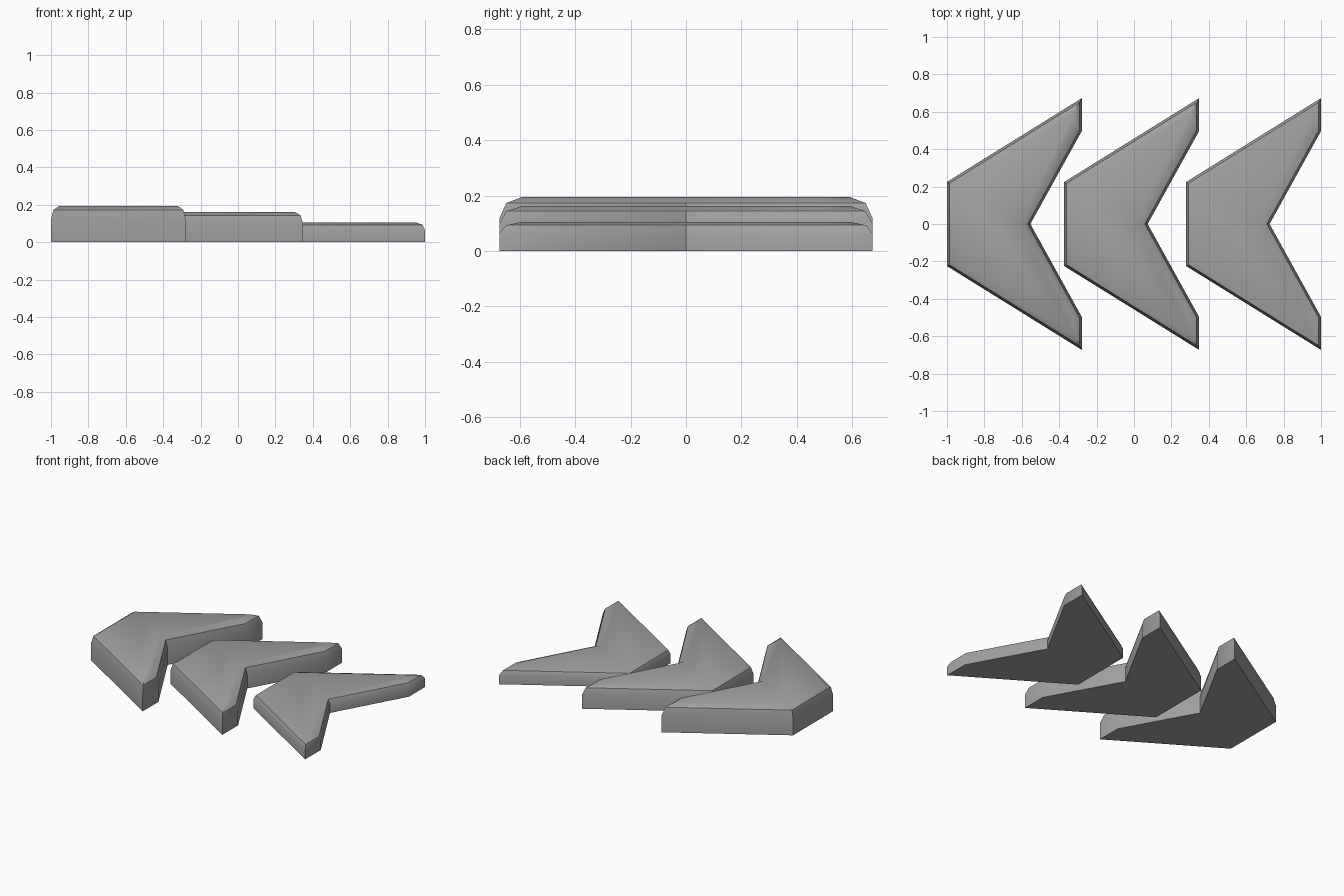
import bpy
import bmesh
from math import radians

cube = bpy.data.objects.get("Cube")
if cube:
    bpy.data.objects.remove(cube, do_unlink=True)

grey = bpy.data.materials.new("mid_grey")
grey.use_nodes = True
grey.diffuse_color = (0.36, 0.36, 0.36, 1)
grey.node_tree.nodes["Principled BSDF"].inputs["Base Color"].default_value = grey.diffuse_color

# Half outline of a chevron, from the blunt back edge round to the notch
HALF = [(0, 0.225), (0.721, 0.673), (0.721, 0.497)]
NOTCH = (0.446, 0)
OUTLINE = [(x, -y) for x, y in HALF] + [NOTCH] + HALF[::-1]
BEVEL = 0.045
BASE_HEIGHT = 0.117


def make_chevron(name, left, height):
    """Extruded chevron with a rounded top rim, stretched to its height."""
    bm = bmesh.new()
    bottom = bm.faces.new([bm.verts.new((x, y, 0)) for x, y in OUTLINE])
    extruded = bmesh.ops.extrude_face_region(bm, geom=[bottom], use_keep_orig=True)["geom"]
    top_verts = [g for g in extruded if isinstance(g, bmesh.types.BMVert)]
    bmesh.ops.translate(bm, verts=top_verts, vec=(0, 0, BASE_HEIGHT))
    bmesh.ops.recalc_face_normals(bm, faces=bm.faces)

    # Round the top rim, then stretch the block vertically
    rim = [e for e in bm.edges if all(v.co.z > BASE_HEIGHT / 2 for v in e.verts)]
    bmesh.ops.bevel(bm, geom=rim, offset=BEVEL, offset_type='OFFSET', segments=2,
                    profile=0.5, affect='EDGES', clamp_overlap=False)
    bmesh.ops.scale(bm, verts=bm.verts, vec=(1, 1, height / BASE_HEIGHT))

    mesh = bpy.data.meshes.new(name)
    bm.to_mesh(mesh)
    bm.free()
    mesh.materials.append(grey)
    obj = bpy.data.objects.new(name, mesh)
    obj.location.x = left
    bpy.context.collection.objects.link(obj)

    # Smooth shading with crisp corners
    bpy.ops.object.select_all(action='DESELECT')
    obj.select_set(True)
    bpy.context.view_layer.objects.active = obj
    bpy.ops.object.shade_smooth_by_angle(angle=radians(40))


# Three chevrons stepping down from right to left
make_chevron("tall_chevron", -1, 0.195)
make_chevron("middle_chevron", -0.373, 0.162)
make_chevron("low_chevron", 0.279, 0.105)
